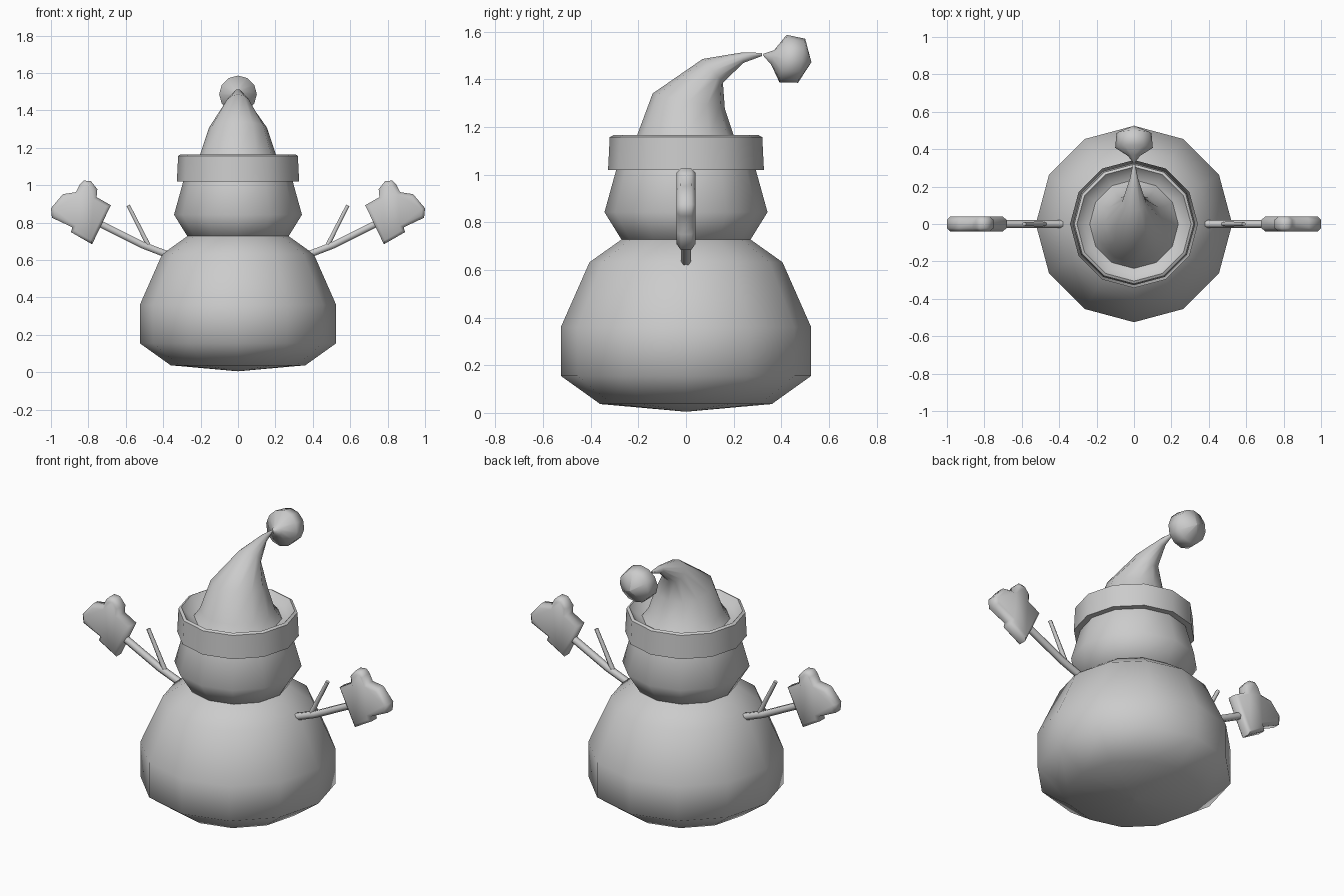
import bpy, bmesh, math
from mathutils import Vector

if "Cube" in bpy.data.objects:
    bpy.data.objects.remove(bpy.data.objects["Cube"])

grey = bpy.data.materials.new("plain grey")
grey.use_nodes = True
colour = (0.6, 0.6, 0.6, 1)
grey.diffuse_color = colour
grey.node_tree.nodes["Principled BSDF"].inputs["Base Color"].default_value = colour


def finish(name, bm, angle):
    bmesh.ops.remove_doubles(bm, verts=bm.verts, dist=0.0005)
    bmesh.ops.recalc_face_normals(bm, faces=bm.faces)
    mesh = bpy.data.meshes.new(name)
    bm.to_mesh(mesh)
    bm.free()
    obj = bpy.data.objects.new(name, mesh)
    bpy.context.collection.objects.link(obj)
    mesh.materials.append(grey)
    bpy.ops.object.select_all(action='DESELECT')
    obj.select_set(True)
    bpy.context.view_layer.objects.active = obj
    bpy.ops.object.shade_smooth_by_angle(angle=math.radians(angle))
    return obj


def skin(name, rings, sides=12, angle=65):
    """Skin a row of rings, each a centre and two half axes."""
    bm = bmesh.new()
    rows = []
    for c, u, v in rings:
        turns = [math.tau * i / sides for i in range(sides)]
        rows.append([bm.verts.new(c + u * math.cos(t) + v * math.sin(t)) for t in turns])
    for a, b in zip(rows, rows[1:]):
        for i in range(sides):
            j = (i + 1) % sides
            bm.faces.new((a[i], a[j], b[j], b[i]))
    bm.faces.new(rows[0][::-1])
    bm.faces.new(rows[-1])
    return finish(name, bm, angle)


def lathe(name, profile, angle=65):
    return skin(name, [(Vector((0, 0, z)), Vector((r, 0, 0)), Vector((0, r, 0)))
                       for r, z in profile], angle=angle)


def stick(name, path, sides=6):
    """Round stick in the plane y = 0."""
    pts = [Vector((x, 0, z)) for x, z, r in path]
    rings = []
    for i, (p, (x, z, r)) in enumerate(zip(pts, path)):
        d = (pts[min(i + 1, len(pts) - 1)] - pts[max(i - 1, 0)]).normalized()
        rings.append((p, Vector((0, r, 0)), Vector((-d.z, 0, d.x)) * r))
    return skin(name, rings, sides)


def mirror(obj):
    obj.modifiers.new("both sides", 'MIRROR').use_axis = (True, False, False)


# Body and head
lathe("body", [(0.001, 0.005), (0.36, 0.037), (0.525, 0.155), (0.525, 0.36),
               (0.405, 0.632), (0.27, 0.728), (0.2, 0.75)])
lathe("head", [(0.2, 0.7), (0.27, 0.726), (0.342, 0.842), (0.29, 1.03)])

# Hat brim, dished on top
lathe("hat_brim", [(0.27, 1.02), (0.327, 1.02), (0.32, 1.157), (0.305, 1.165),
                   (0.27, 1.125), (0.2, 1.11)], angle=50)

# Drooping hat and its bobble, as front and back points (y, z) of each ring
hat = [((-0.25, 1.1), (0.25, 1.1)), ((-0.205, 1.165), (0.2, 1.165)),
       ((-0.14, 1.34), (0.163, 1.275)), ((0.07, 1.485), (0.155, 1.385)),
       ((0.24, 1.513), (0.24, 1.468)), ((0.32, 1.51), (0.318, 1.497))]
bobble = [((0.325, 1.507), (0.323, 1.5)), ((0.37, 1.522), (0.358, 1.46)),
          ((0.422, 1.586), (0.392, 1.387)), ((0.5, 1.57), (0.47, 1.385)),
          ((0.526, 1.472), (0.526, 1.471))]
for name, pairs in (("hat_cone", hat), ("hat_bobble", bobble)):
    rings = []
    for f, b in pairs:
        f, b = Vector((0, *f)), Vector((0, *b))
        v = (b - f) / 2
        rings.append(((f + b) / 2, Vector((v.length, 0, 0)), v))
    skin(name, rings, angle=80)

# Stick arms with a side twig
mirror(stick("arms", [(0.385, 0.632, 0.021), (0.51, 0.68, 0.021), (0.75, 0.8, 0.021)]))
mirror(stick("twigs", [(0.48, 0.68, 0.014), (0.535, 0.79, 0.012), (0.587, 0.892, 0.011)]))

# Mittens: thick rounded outline with cuff, fingers and thumb
outline = [(0.68, 0.893), (0.78, 0.684), (0.893, 0.749), (0.886, 0.775),
           (0.995, 0.826), (1.0, 0.877), (0.936, 0.952), (0.866, 0.963),
           (0.845, 1.005), (0.824, 1.025), (0.786, 1.021), (0.752, 0.979),
           (0.756, 0.936)]
bm = bmesh.new()
face = bm.faces.new([bm.verts.new((x, -0.039, z)) for x, z in outline])
out = bmesh.ops.extrude_face_region(bm, geom=[face])["geom"]
bmesh.ops.translate(bm, vec=(0, 0.078, 0),
                    verts=[g for g in out if isinstance(g, bmesh.types.BMVert)])
rim = [e for e in bm.edges if abs(e.verts[0].co.y - e.verts[1].co.y) < 0.01]
bmesh.ops.bevel(bm, geom=rim, offset=0.022, segments=1, affect='EDGES', clamp_overlap=True)
mirror(finish("mittens", bm, 60))
